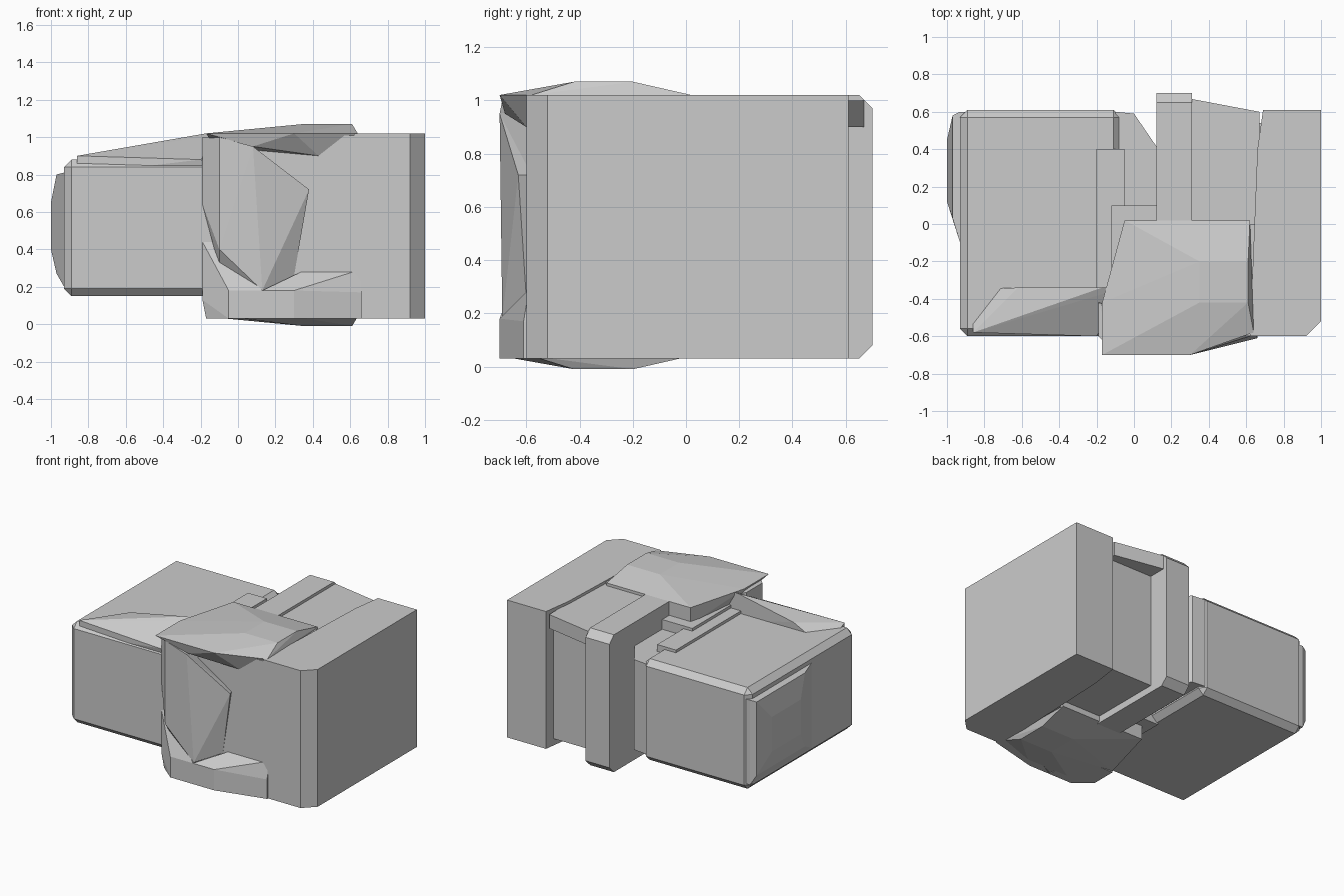
import bpy, bmesh
from mathutils import Vector

cube = bpy.data.objects.get("Cube")
if cube:
    bpy.data.objects.remove(cube)

grey = bpy.data.materials.new("stone_grey")
grey.use_nodes = True
grey.diffuse_color = (.6, .6, .6, 1)
grey.node_tree.nodes["Principled BSDF"].inputs["Base Color"].default_value = grey.diffuse_color


def finish(bm, name):
    """Turn the working mesh into a named, flat-shaded object."""
    bmesh.ops.recalc_face_normals(bm, faces=bm.faces)
    mesh = bpy.data.meshes.new(name)
    bm.to_mesh(mesh)
    bm.free()
    mesh.materials.append(grey)
    part = bpy.data.objects.new(name, mesh)
    bpy.context.collection.objects.link(part)
    return part


def hull(name, corners):
    """Faceted chunk wrapped around its corner points."""
    bm = bmesh.new()
    for corner in corners:
        bm.verts.new(corner)
    bmesh.ops.convex_hull(bm, input=bm.verts)
    loose = [vert for vert in bm.verts if not vert.link_faces]
    bmesh.ops.delete(bm, geom=loose, context='VERTS')
    bmesh.ops.dissolve_limit(bm, angle_limit=.02, verts=bm.verts, edges=bm.edges)
    return finish(bm, name)


def block(name, x, y, z, chamfer=0, where=lambda middle: True):
    """Box over three ranges, chamfered on the edges that pass the rule."""
    bm = bmesh.new()
    bmesh.ops.create_cube(bm, size=1)
    for vert in bm.verts:
        vert.co = Vector([span[side > 0] for span, side in zip((x, y, z), vert.co)])
    center = Vector([sum(span) / 2 for span in (x, y, z)])
    edges = [edge for edge in bm.edges
             if where((edge.verts[0].co + edge.verts[1].co) / 2 - center)]
    if chamfer:
        bmesh.ops.bevel(bm, geom=edges, offset=chamfer, segments=1, affect='EDGES')
    return finish(bm, name)


def outline(x, y, z):
    """All corner points of the box over three ranges; single values make it flat."""
    return [(a, b, c) for a in x for b in y for c in z]


def prism(name, plan, bottom, top):
    """Upright piece with a polygonal plan."""
    return hull(name, [(x, y, z) for x, y in plan for z in (bottom, top)])


def rear_across(middle):
    """Edges running along x at the back."""
    return abs(middle.x) < .01 and middle.y > 0


# Left block with chamfered edges and the wedge lying on its front
block("left_block", (-.93, -.07), (-.6, .61), (.15, .88), chamfer=.04)
hull("left_roof_wedge",
     outline((-.86, -.1), (-.58, -.35), (.8,))
     + [(-.86, -.58, .9), (-.2, -.6, .88), (-.62, -.34, .93),
        (-.17, -.34, 1.02), (-.05, -.34, 1.02), (-.05, -.34, .8)])
block("left_roof_shoulder", (-.2, -.05), (-.4, .4), (.3, .9))

# Bulging cap on the outer end of the left block
hull("left_cap",
     outline((-.93,), (-.1, .6), (.2, .81))
     + outline((-.97,), (.03, .58), (.27, .8))
     + outline((-1,), (.12, .45), (.4, .65))
     + outline((-.9,), (-.15, .6), (.2, .81)))

# Neck joining the halves and the slanted chunk in the rear gap
block("neck", (-.12, .2), (-.4, .1), (.14, .92))
prism("rear_gap_chunk",
      [(-.1, 0), (.15, 0), (.13, .4), (0, .59), (-.1, .6)], bottom=.2, top=.85)

# Right block with a chamfered front corner, and the wall behind the shield
prism("right_block",
      [(.62, -.6), (.92, -.6), (1, -.52), (1, .61), (.69, .61), (.66, .4)],
      bottom=.03, top=1.02)
block("front_panel", (.1, .7), (-.6, 0), (.04, 1.01))

# Recessed rear body, its roof plate and the rib that stands out of it
block("rear_body", (.2, .7), (-.1, .54), (.08, .97))
prism("rear_roof_plate",
      [(.13, 0), (.68, 0), (.67, .6), (.3, .67), (.13, .66)], bottom=.9, top=1)
block("rear_rib", (.12, .31), (0, .7), (.03, 1.02), chamfer=.05, where=rear_across)

# Hood over the middle and the belly mirrored below it
middle_height = .53
for name, direction, left in (("top_hood", 1, -.17), ("bottom_belly", -1, -.05)):
    inner, rim, crown = [middle_height + direction * rise for rise in (.37, .49, .54)]
    hull(name,
         outline((-.05, .62), (.02,), (inner, rim))
         + outline((left, .3), (-.7,), (rim,))
         + outline((.35, .61), (-.42, -.2), (crown,))
         + [(-.17, -.42, rim), (.64, -.58, rim), (.08, -.68, inner + direction * .05),
            (.43, -.6, inner), (-.1, -.4, inner)])

# Front shield: a faceted bulge falling back to the right
hull("front_shield",
     outline((-.19,), (-.6, -.42), (.64, 1))
     + outline((-.1,), (-.62, -.4), (.3,))
     + outline((-.1,), (-.69,), (.4, 1))
     + [(.08, -.7, .95), (.38, -.63, .72), (.36, -.58, .72),
        (.3, -.6, .26), (.13, -.69, .18)])

# Foot under the shield, with a lip stretching to the right
hull("front_foot",
     outline((-.19, -.1), (-.6, -.42), (.13, .44))
     + outline((-.17,), (-.6, -.42), (.03,))
     + outline((-.05, .13), (-.7, -.42), (.03, .18)))
hull("front_lip",
     outline((.13, .3), (-.7,), (.03, .18))
     + outline((.66,), (-.61, -.4), (.03, .17))
     + outline((.36, .65), (-.59,), (.29,)))
